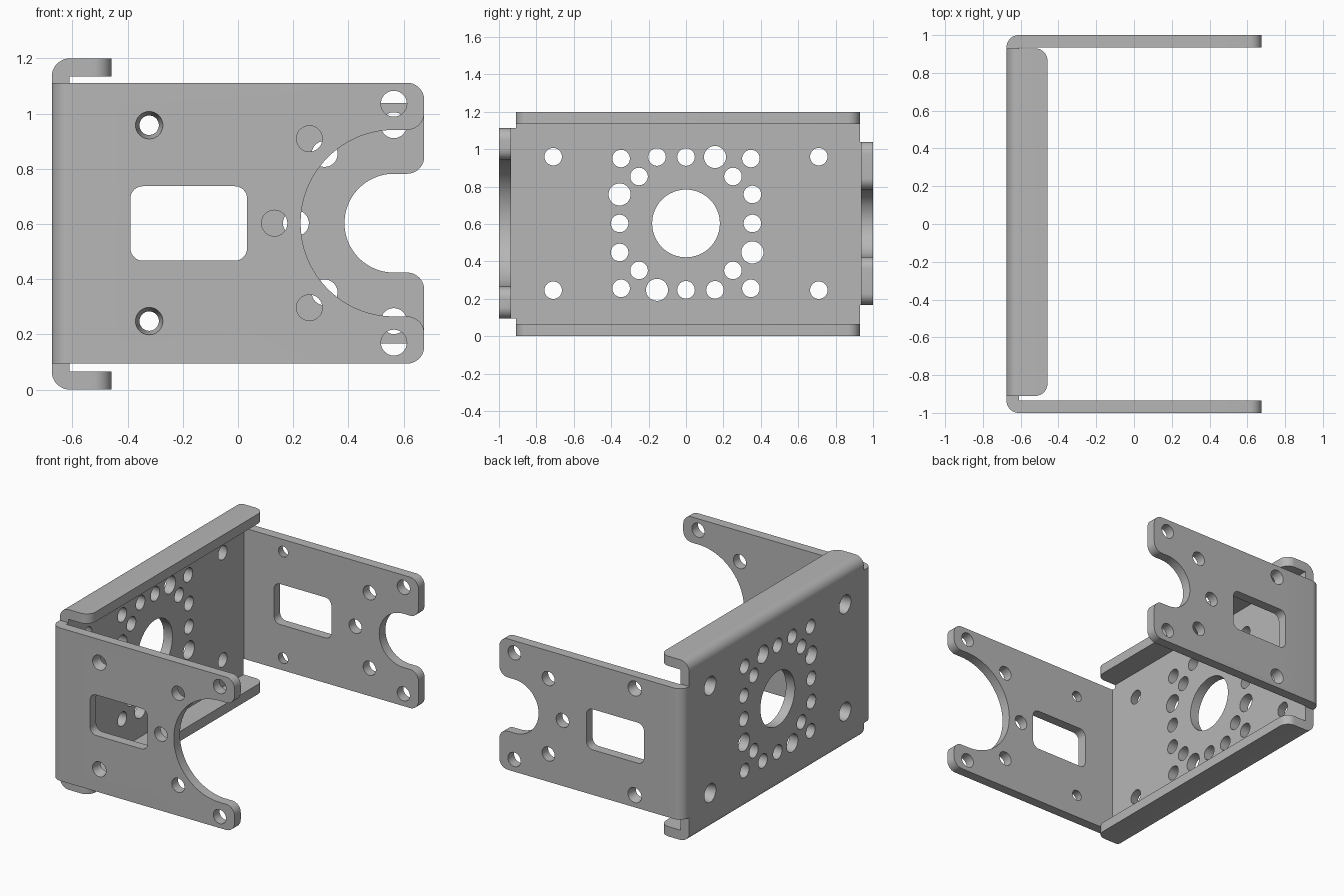
import bpy, bmesh, math
from mathutils import Vector, Matrix

if "Cube" in bpy.data.objects:
    bpy.data.objects.remove(bpy.data.objects["Cube"])

T = 0.065          # sheet thickness
ZC = 0.603         # height of the hole pattern centres
XE, XI = -0.675, -0.675 + T

metal = bpy.data.materials.new("grey_metal")
metal.diffuse_color = (0.47, 0.47, 0.47, 1)
metal.use_nodes = True
metal.node_tree.nodes["Principled BSDF"].inputs["Base Color"].default_value = metal.diffuse_color


def rounded(points):
    """Outline from (u, v, radius) corners, with each corner filleted."""
    out = []
    for i, (u, v, r) in enumerate(points):
        p = Vector((u, v))
        if r == 0:
            out.append(p)
            continue
        a = (Vector(points[i - 1][:2]) - p).normalized()
        b = (Vector(points[(i + 1) % len(points)][:2]) - p).normalized()
        centre = p + (a + b) * r               # all corners are square
        n = 24 if r > 0.1 else 10
        for k in range(n + 1):
            t = k / n * math.pi / 2
            q = centre - b * r * math.cos(t) - a * r * math.sin(t)
            if not out or (q - out[-1]).length > 1e-4:
                out.append(q)
    return out


def finish(bm, name):
    bmesh.ops.recalc_face_normals(bm, faces=bm.faces)
    me = bpy.data.meshes.new(name)
    bm.to_mesh(me)
    bm.free()
    me.materials.append(metal)
    ob = bpy.data.objects.new(name, me)
    bpy.context.collection.objects.link(ob)
    return ob


def prism(name, points, axis, lo, hi):
    """Extrude a rounded outline along one axis (0 x, 1 y, 2 z)."""
    bm = bmesh.new()
    verts = []
    for p in rounded(points):
        c = [p.x, p.y]
        c.insert(axis, lo)
        verts.append(bm.verts.new(c))
    face = bm.faces.new(verts)
    res = bmesh.ops.extrude_face_region(bm, geom=[face])
    move = Vector((0, 0, 0))
    move[axis] = hi - lo
    bmesh.ops.translate(bm, vec=move, verts=[g for g in res["geom"] if isinstance(g, bmesh.types.BMVert)])
    return finish(bm, name)


def drills(name, holes):
    """Cutters from (centre, direction, radius at start, radius at end, length)."""
    bm = bmesh.new()
    for c, d, r1, r2, length in holes:
        rot = Vector((0, 0, 1)).rotation_difference(Vector(d)).to_matrix().to_4x4()
        bmesh.ops.create_cone(bm, cap_ends=True, segments=64 if r1 > 0.1 else 32, radius1=r1,
                              radius2=r2, depth=length, matrix=Matrix.Translation(c) @ rot)
    return finish(bm, name)


def boolean(ob, tool, op):
    m = ob.modifiers.new("cut", 'BOOLEAN')
    m.operation, m.solver, m.object = op, 'EXACT', tool
    bpy.context.view_layer.objects.active = ob
    bpy.ops.object.modifier_apply(modifier=m.name)
    bpy.data.objects.remove(tool)


# Back web with its top and bottom flanges
XF = -0.458
bracket = prism("bent_bracket", [
    (XE, 0, 0.065), (XF, 0, 0), (XF, T, 0), (XI, T, 0),
    (XI, 1.2 - T, 0), (XF, 1.2 - T, 0), (XF, 1.2, 0), (XE, 1.2, 0.065)], 1, -0.911, 0.931)
boolean(bracket, prism("flange_outline", [
    (-1, -0.91, 0), (XF, -0.91, 0.065), (XF, 0.93, 0.065), (-1, 0.93, 0)], 2, -1, 2), 'INTERSECT')


def arm(name, side, half, notch, ring):
    """Side arm: bent strip trimmed to an outline with a round-ended notch."""
    o, i, w = side, side * (1 - T), side * 0.8
    ob = prism(name, [(XE, w, 0), (XE, o, 0.065), (0.675, o, 0), (0.675, i, 0),
                      (XI, i, 0), (XI, w, 0)], 2, 0, 1.2)
    lo, hi, nl, nh = ZC - half, ZC + half, ZC - notch, ZC + notch
    cx, e, r = 0.565, 0.675, 0.062
    boolean(ob, prism("arm_outline", [
        (-1, lo, 0), (e, lo, r), (e, nl, r), (cx - notch, nl, notch),
        (cx - notch, nh, notch), (e, nh, r), (e, hi, r), (-1, hi, 0)], 1, -2, 2), 'INTERSECT')
    # rectangular window
    boolean(ob, prism("window", [(-0.39, 0.467, 0.045), (0.033, 0.467, 0.045),
                                 (0.033, 0.737, 0.045), (-0.39, 0.737, 0.045)], 1, -2, 2), 'DIFFERENCE')
    # mounting ring holes and two countersunk holes
    ym = side * (1 - T / 2)
    holes = []
    for k in range(5):
        a = math.radians(90 + 45 * k)
        holes.append(((cx + ring * math.cos(a), ym, ZC + ring * math.sin(a)), (0, side, 0), 0.047, 0.047, 0.2))
    for z in (ZC - 0.355, ZC + 0.355):
        holes.append(((-0.322, ym, z), (0, side, 0), 0.0345, 0.0505, T * 1.1))
    boolean(ob, drills("arm_drills", holes), 'DIFFERENCE')
    return ob


boolean(bracket, arm("front_arm", -1, 0.509, 0.338, 0.433), 'UNION')
boolean(bracket, arm("back_arm", 1, 0.436, 0.179, 0.355), 'UNION')

# Web holes: centre bore, square ring pattern, countersunk corners
xm = XE + T / 2
holes = [((xm, 0, ZC), (1, 0, 0), 0.181, 0.181, 0.2)]
big = {(0.155, 0.355), (-0.355, 0.155), (0.355, -0.155), (-0.155, -0.355)}
spots = [(0, 0.355), (0, -0.355), (0.355, 0), (-0.355, 0)]
for sy in (-1, 1):
    for sz in (-1, 1):
        spots += [(sy * a, sz * b) for a, b in
                  ((0.347, 0.347), (0.251, 0.251), (0.155, 0.355), (0.355, 0.155))]
        holes.append(((xm, sy * 0.71, ZC + sz * 0.357), (-1, 0, 0), 0.046, 0.062, T * 1.1))
for y, z in spots:
    r = 0.059 if (y, z) in big else 0.047
    holes.append(((xm, y, ZC + z), (1, 0, 0), r, r, 0.2))
boolean(bracket, drills("web_drills", holes), 'DIFFERENCE')

# Smooth bends and bores, sharp sheet edges
bpy.ops.object.select_all(action='DESELECT')
bracket.select_set(True)
bpy.context.view_layer.objects.active = bracket
bpy.ops.object.shade_smooth_by_angle(angle=math.radians(30))
